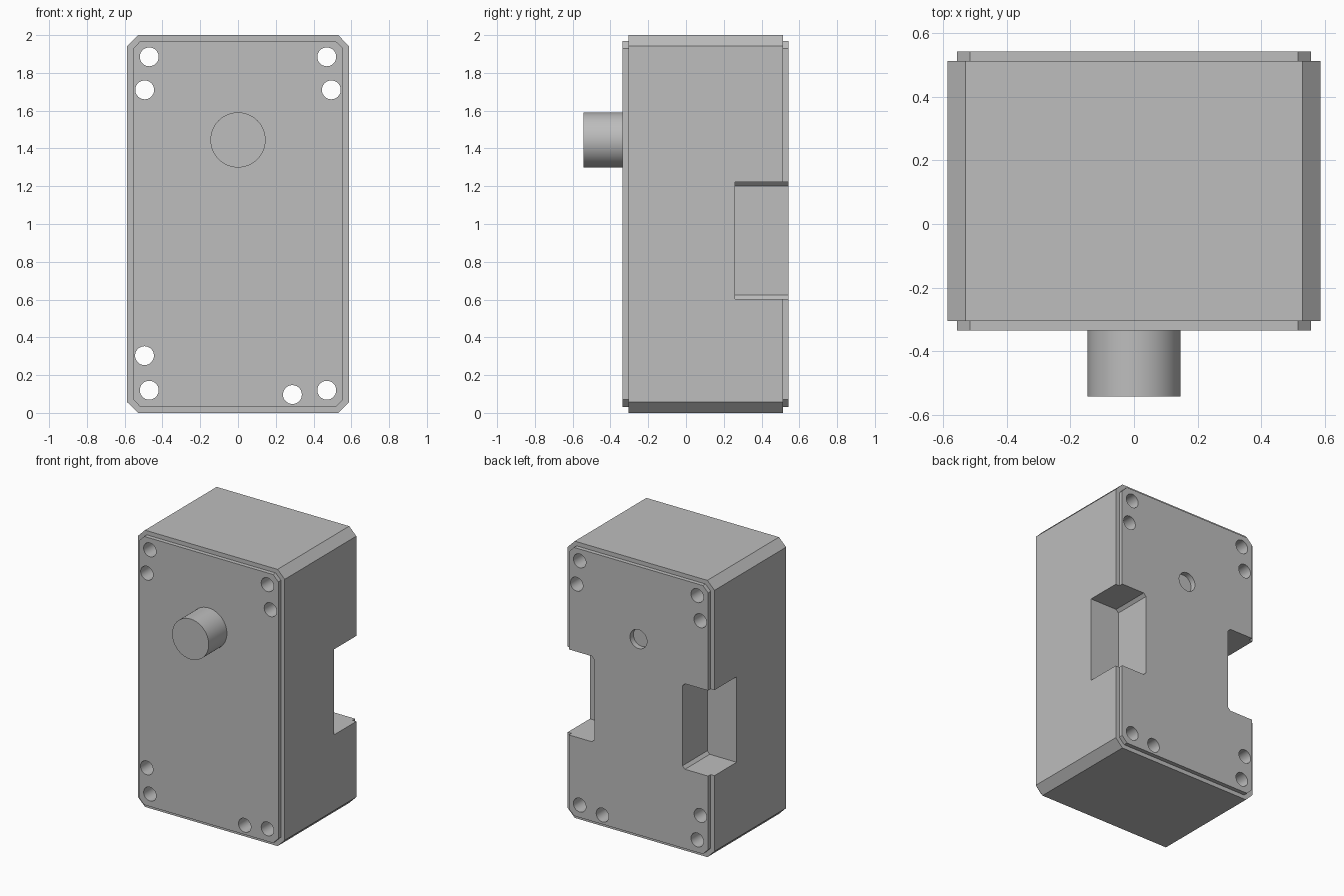
import bpy, bmesh, math
from mathutils import Matrix, Vector

default = bpy.data.objects.get("Cube")
if default:
    bpy.data.objects.remove(default, do_unlink=True)

grey = bpy.data.materials.new("light grey")
grey.use_nodes = True
COLOUR = (0.51, 0.51, 0.51, 1)
grey.diffuse_color = COLOUR
grey.node_tree.nodes["Principled BSDF"].inputs["Base Color"].default_value = COLOUR

HALF_W, CHAMFER, STEP = 0.587, 0.057, 0.03
FRONT, BACK = -0.335, 0.543


def make_object(name, bm):
    bmesh.ops.recalc_face_normals(bm, faces=bm.faces)
    mesh = bpy.data.meshes.new(name)
    bm.to_mesh(mesh)
    bm.free()
    mesh.materials.append(grey)
    obj = bpy.data.objects.new(name, mesh)
    bpy.context.collection.objects.link(obj)
    return obj


def chamfered_outline(inset, cut):
    """Upright rectangle with cut corners, as (x, z) points."""
    w, lo, hi = HALF_W - inset, inset, 2 - inset
    return [(-w + cut, lo), (w - cut, lo), (w, lo + cut), (w, hi - cut),
            (w - cut, hi), (-w + cut, hi), (-w, hi - cut), (-w, lo + cut)]


def loft(bm, rings):
    """Skin a list of (outline, y) rings and cap both ends."""
    loops = [[bm.verts.new((x, y, z)) for x, z in pts] for pts, y in rings]
    for a, b in zip(loops, loops[1:]):
        for i in range(len(a)):
            j = (i + 1) % len(a)
            bm.faces.new((a[i], a[j], b[j], b[i]))
    bm.faces.new(loops[0])
    bm.faces.new(loops[-1])


def cylinder(bm, x, z, radius, y0, y1, sides):
    place = Matrix.Translation((x, (y0 + y1) / 2, z)) @ Matrix.Rotation(math.pi / 2, 4, 'X')
    bmesh.ops.create_cone(bm, cap_ends=True, segments=sides, radius1=radius,
                          radius2=radius, depth=y1 - y0, matrix=place)


# Housing: chamfered block with a stepped rim at the front and back
body, rim = chamfered_outline(0, CHAMFER), chamfered_outline(STEP, 0.042)
bm = bmesh.new()
loft(bm, [(rim, FRONT), (rim, FRONT + STEP), (body, FRONT + STEP),
          (body, BACK - STEP), (rim, BACK - STEP), (rim, BACK)])
housing = make_object("housing", bm)

# Cutter: through holes, shallow rear recess and the two side notches
bm = bmesh.new()
holes = [(0.288, 0.097), (-0.495, 0.303)]
for side in (-1, 1):
    holes += [(side * 0.47, 1.885), (side * 0.47, 0.12), (side * 0.494, 1.71)]
for x, z in holes:
    cylinder(bm, x, z, 0.05, -0.6, 0.8, 32)
cylinder(bm, 0, 1.445, 0.068, BACK - 0.04, 0.8, 32)
for side in (-1, 1):
    lo, hi, inner, c = 0.604, 1.222, 0.352, 0.02
    notch = [(0.8, lo), (inner + c, lo), (inner, lo + c),
             (inner, hi - c), (inner + c, hi), (0.8, hi)]
    notch = [(side * x, z) for x, z in notch]
    loft(bm, [(notch, 0.26), (notch, 0.8)])
cutter = make_object("housing_cutter", bm)
cutter.hide_render = True

# Cut the housing, then discard the cutter
cut = housing.modifiers.new("cut", 'BOOLEAN')
cut.operation, cut.solver, cut.object = 'DIFFERENCE', 'EXACT', cutter
bpy.context.view_layer.objects.active = housing
bpy.ops.object.modifier_apply(modifier=cut.name)
bpy.data.objects.remove(cutter, do_unlink=True)

# Round shaft on the front
bm = bmesh.new()
cylinder(bm, 0, 1.445, 0.146, -0.543, FRONT, 64)
shaft = make_object("shaft", bm)

# Smooth the round walls, keep the edges sharp
bpy.ops.object.select_all(action='DESELECT')
for obj in (housing, shaft):
    obj.select_set(True)
bpy.context.view_layer.objects.active = housing
bpy.ops.object.shade_smooth_by_angle(angle=math.radians(30))
